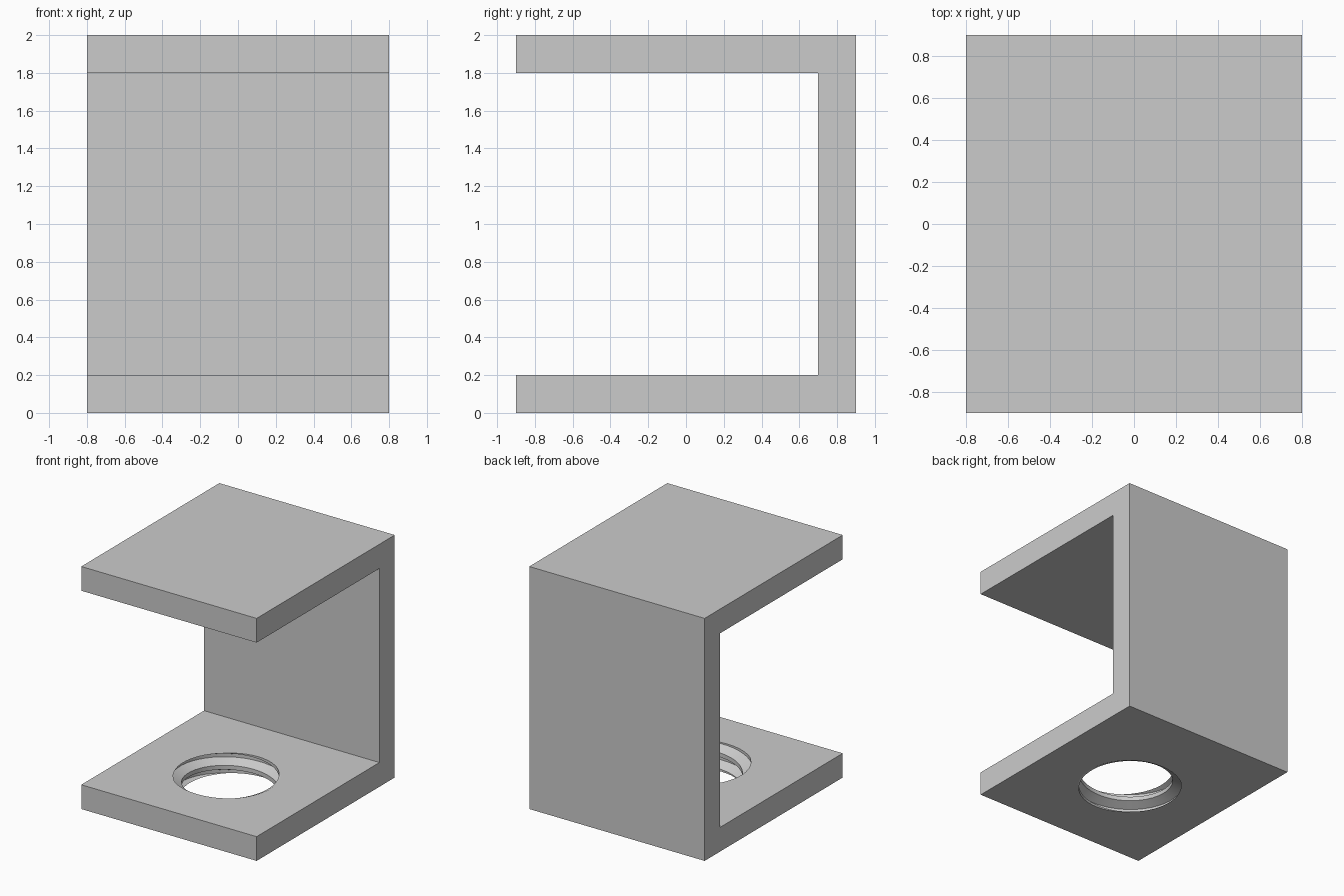
import bpy, bmesh
from math import cos, sin, pi

cube = bpy.data.objects.get("Cube")
if cube:
    bpy.data.objects.remove(cube, do_unlink=True)

grey = bpy.data.materials.new("light_grey")
grey.use_nodes = True
colour = (0.6, 0.6, 0.6, 1)
grey.diffuse_color = colour
grey.node_tree.nodes["Principled BSDF"].inputs["Base Color"].default_value = colour


def make_object(name, bm):
    bmesh.ops.recalc_face_normals(bm, faces=bm.faces)
    mesh = bpy.data.meshes.new(name)
    bm.to_mesh(mesh)
    bm.free()
    mesh.materials.append(grey)
    obj = bpy.data.objects.new(name, mesh)
    bpy.context.collection.objects.link(obj)
    return obj


# Clamp frame: a C-shaped side profile extruded across the width
profile = [(-0.9, 0), (0.9, 0), (0.9, 2), (-0.9, 2),
           (-0.9, 1.8), (0.7, 1.8), (0.7, 0.2), (-0.9, 0.2)]
bm = bmesh.new()
side = bm.faces.new([bm.verts.new((-0.8, y, z)) for y, z in profile])
new = bmesh.ops.extrude_face_region(bm, geom=[side])["geom"]
bmesh.ops.translate(bm, vec=(1.6, 0, 0),
                    verts=[v for v in new if isinstance(v, bmesh.types.BMVert)])
frame = make_object("clamp_frame", bm)

# Thread cutter: a trapezoid thread profile swept along a helix
SEG, TURNS = 48, 5
PITCH = 0.2 / 1.5
CREST, ROOT, HOLE_Y = 0.365, 0.44, -0.1
thread = [(ROOT, -0.1), (ROOT, 0.1), (CREST, 0.37), (CREST, 0.63)]
bm = bmesh.new()
rows = []
for radius, offset in thread:
    row = []
    for i in range(SEG * TURNS + 1):
        a = 2 * pi * i / SEG
        z = PITCH * (i / SEG + offset - 2.25)
        row.append(bm.verts.new((radius * cos(a), HOLE_Y + radius * sin(a), z)))
    rows.append(row)
rows.append(rows[0][SEG:])  # the next turn closes each thread
for low, high in zip(rows, rows[1:]):
    for i in range(min(len(low), len(high)) - 1):
        bm.faces.new((low[i], low[i + 1], high[i + 1], high[i]))

# Close both ragged ends with fans
edges = [e for e in bm.edges if e.is_boundary]
middle = PITCH * (TURNS / 2 - 2.25)
tips = [bm.verts.new((0, HOLE_Y, middle + s * PITCH * TURNS)) for s in (-1, 1)]
for e in edges:
    height = (e.verts[0].co.z + e.verts[1].co.z) / 2
    bm.faces.new((e.verts[0], e.verts[1], tips[height > middle]))
cutter = make_object("thread_cutter", bm)
cutter.hide_render = True

# Cut the threaded hole through the lower jaw, then drop the cutter
cut = frame.modifiers.new("threaded_hole", "BOOLEAN")
cut.operation = "DIFFERENCE"
cut.solver = "EXACT"
cut.object = cutter
bpy.ops.object.select_all(action="DESELECT")
frame.select_set(True)
bpy.context.view_layer.objects.active = frame
bpy.ops.object.modifier_apply(modifier=cut.name)
bpy.data.objects.remove(cutter, do_unlink=True)
bpy.ops.object.shade_smooth_by_angle(angle=0.4)
